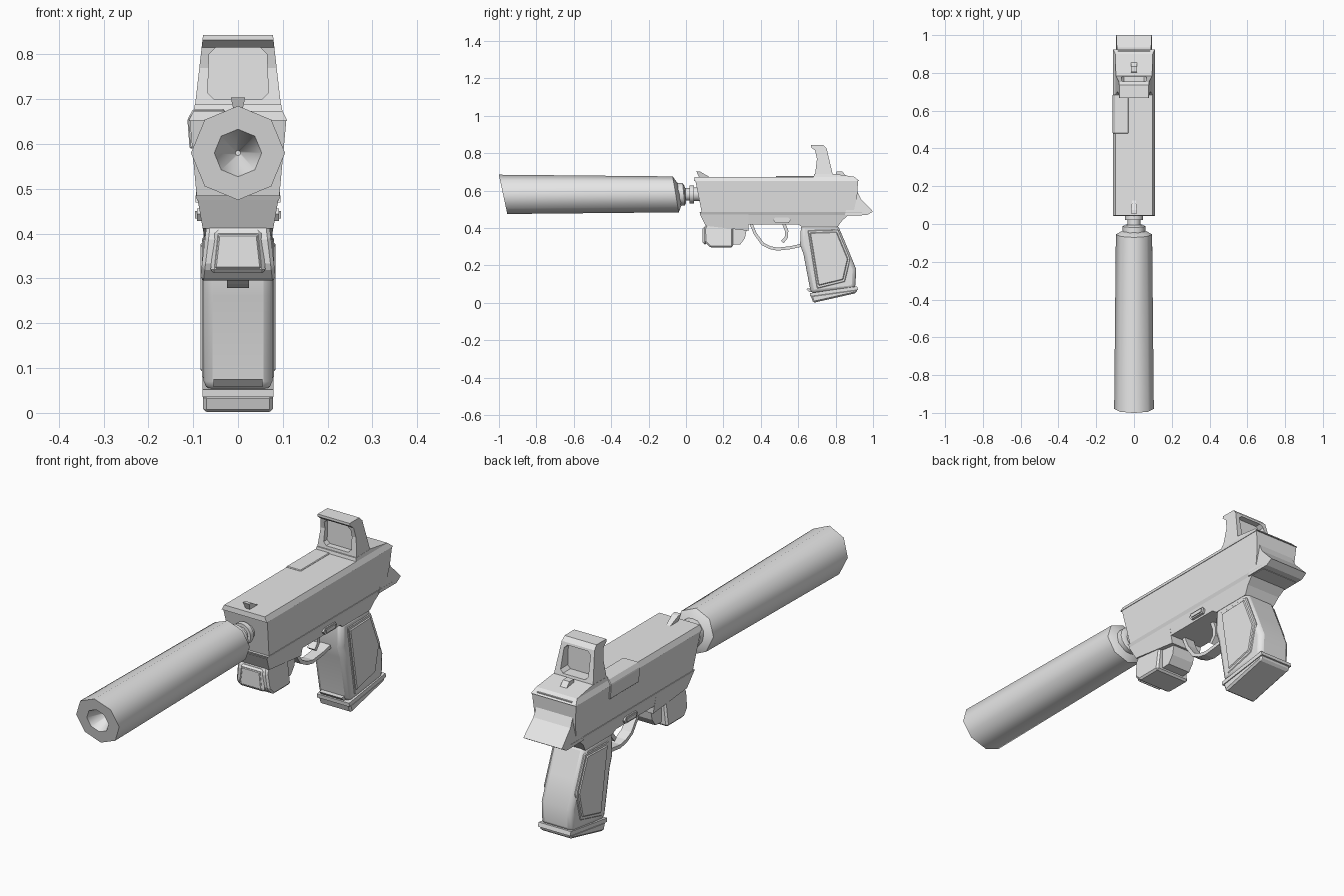
import bpy, bmesh, math
from mathutils import Vector

cube = bpy.data.objects.get("Cube")
if cube:
    bpy.data.objects.remove(cube, do_unlink=True)

grey = bpy.data.materials.new("plain_grey")
grey.use_nodes = True
grey.diffuse_color = (0.8, 0.8, 0.8, 1)
grey.node_tree.nodes["Principled BSDF"].inputs["Base Color"].default_value = (0.8, 0.8, 0.8, 1)

AXIS_Z = 0.58   # height of the barrel axis


def finish(name, bm, bevel=0.0, smooth=0, segments=1):
    bmesh.ops.recalc_face_normals(bm, faces=bm.faces)
    mesh = bpy.data.meshes.new(name)
    bm.to_mesh(mesh)
    bm.free()
    mesh.materials.append(grey)
    obj = bpy.data.objects.new(name, mesh)
    bpy.context.collection.objects.link(obj)
    if bevel:
        mod = obj.modifiers.new("chamfer", "BEVEL")
        mod.width, mod.segments = bevel, segments
        mod.limit_method, mod.angle_limit = "ANGLE", math.radians(25)
    if smooth:
        bpy.ops.object.select_all(action="DESELECT")
        obj.select_set(True)
        bpy.context.view_layer.objects.active = obj
        bpy.ops.object.shade_smooth_by_angle(angle=math.radians(smooth))
    return obj


def loft(bm, loops):
    """Join matching loops of points with quads and cap both ends."""
    rings = [[bm.verts.new(p) for p in loop] for loop in loops]
    for a, b in zip(rings, rings[1:]):
        for i in range(len(a)):
            j = (i + 1) % len(a)
            bm.faces.new((a[i], a[j], b[j], b[i]))
    bm.faces.new(rings[0])
    bm.faces.new(rings[-1])


def slab(name, profile, low, high=None, **kw):
    """Side profile (y, z) widened to both sides; half width runs from low to high."""
    high = low if high is None else high
    z0, z1 = min(p[1] for p in profile), max(p[1] for p in profile)
    half = lambda z: low + (high - low) * (z - z0) / (z1 - z0)
    bm = bmesh.new()
    loft(bm, [[(s * half(z), y, z) for y, z in profile] for s in (-1, 1)])
    return finish(name, bm, **kw)


def front_plate(name, outline, y0, y1, **kw):
    """Front outline (x, z) extruded along y."""
    bm = bmesh.new()
    loft(bm, [[(x, y, z) for x, z in outline] for y in (y0, y1)])
    return finish(name, bm, **kw)


def turned(name, rings, sides=8, **kw):
    """Rings (y, radius, slant) around the barrel axis."""
    bm = bmesh.new()
    loops = []
    for y, r, slant in rings:
        ring = []
        for i in range(sides):
            a = math.tau * i / sides
            dz = r * math.cos(a)
            ring.append((r * math.sin(a), y + slant * dz, AXIS_Z + dz))
        loops.append(ring)
    loft(bm, loops)
    return finish(name, bm, **kw)


def trapezoid(bottom, top, z0, z1):
    return [(-bottom, z0), (bottom, z0), (top, z1), (-top, z1)]


# Barrel tube with slanted ends and a tapering bore
turned("muzzle_tube", [(-0.86, 0.006, 0), (-0.978, 0.053, -0.215), (-0.978, 0.105, -0.215),
                       (-0.055, 0.096, -0.17), (-0.035, 0.06, -0.17)], smooth=50)
turned("barrel_neck", [(-0.05, 0.06, -0.1), (-0.012, 0.06, -0.1), (-0.004, 0.045, -0.1),
                       (-0.004, 0.034, 0), (0.02, 0.034, 0), (0.02, 0.048, 0),
                       (0.042, 0.048, 0), (0.042, 0.036, 0), (0.1, 0.036, 0)], sides=16, smooth=40)

# Slide with rim and lower rail
slab("slide", [(0.05, 0.655), (0.085, 0.48), (0.895, 0.48), (0.915, 0.57), (0.92, 0.655)], 0.092, 0.108)
slab("slide_top", [(0.043, 0.652), (0.045, 0.674), (0.9, 0.674), (0.925, 0.652)], 0.11, 0.099)
slab("lower_rail", [(0.072, 0.485), (0.08, 0.468), (0.94, 0.468), (0.94, 0.485)], 0.088, 0.095)
slab("tail", [(0.89, 0.665), (0.918, 0.662), (0.913, 0.6), (0.935, 0.555), (1.0, 0.488),
              (0.97, 0.47), (0.85, 0.47)], 0.095, 0.085)

# Raised port wrapping over the edge on one side
front_outline = [(-0.108, 0.59), (-0.113, 0.655), (-0.1, 0.678), (-0.03, 0.678), (-0.03, 0.59)]
front_plate("side_port", front_outline, 0.48, 0.685, bevel=0.003)

# Frame under the slide
slab("frame", [(0.32, 0.475), (0.33, 0.42), (0.6, 0.42), (0.62, 0.405), (0.81, 0.405),
               (0.835, 0.44), (0.875, 0.475)], 0.076, 0.09)

# Block under the front, with a framed lens
slab("front_ramp", [(0.073, 0.475), (0.105, 0.412), (0.335, 0.385), (0.335, 0.475)], 0.074, 0.09)
slab("under_block", [(0.108, 0.42), (0.096, 0.395), (0.1, 0.325), (0.13, 0.295),
                     (0.25, 0.295), (0.25, 0.42)], 0.085, 0.07, bevel=0.008)
slab("block_rear", [(0.24, 0.42), (0.24, 0.31), (0.29, 0.312), (0.315, 0.345), (0.33, 0.42)], 0.055)
front_plate("lens_rim", trapezoid(0.062, 0.052, 0.312, 0.408), 0.091, 0.11, bevel=0.008)
front_plate("lens", trapezoid(0.054, 0.045, 0.32, 0.4), 0.088, 0.1, bevel=0.005)

# Grip, side panels and base
slab("grip", [(0.615, 0.42), (0.61, 0.31), (0.628, 0.26), (0.668, 0.05), (0.905, 0.075),
              (0.91, 0.18), (0.865, 0.29), (0.81, 0.42)], 0.077, bevel=0.02, segments=2, smooth=40)
slab("grip_panels", [(0.65, 0.388), (0.815, 0.393), (0.88, 0.235), (0.85, 0.112), (0.7, 0.075)],
     0.08, bevel=0.004)
slab("grip_panel_centres", [(0.662, 0.375), (0.806, 0.38), (0.866, 0.235), (0.84, 0.124), (0.708, 0.092)],
     0.084, bevel=0.004)
slab("grip_lip", [(0.642, 0.075), (0.66, 0.058), (0.7, 0.06), (0.7, 0.078)], 0.055)
slab("grip_base", [(0.664, 0.035), (0.662, 0.052), (0.915, 0.088), (0.92, 0.07)], 0.079)
slab("grip_foot", [(0.666, 0.04), (0.68, 0.0), (0.91, 0.052), (0.918, 0.075)], 0.078, bevel=0.008)


def strip(name, path, half_width, thickness, **kw):
    """Band of even thickness following a side path (y, z)."""
    pts = [Vector(p) for p in path]
    outer, inner = [], []
    for i, p in enumerate(pts):
        d = (pts[min(i + 1, len(pts) - 1)] - pts[max(i - 1, 0)]).normalized()
        n = Vector((-d.y, d.x)) * thickness / 2
        outer.append(tuple(p + n))
        inner.append(tuple(p - n))
    return slab(name, outer + inner[::-1], half_width, **kw)


# Guard loop, curved lever and side pin
strip("guard", [(0.345, 0.43), (0.37, 0.37), (0.41, 0.315), (0.45, 0.295), (0.49, 0.287),
                (0.56, 0.295), (0.635, 0.312)], 0.024, 0.016)
strip("lever", [(0.52, 0.43), (0.538, 0.385), (0.538, 0.352), (0.515, 0.325)], 0.018, 0.018)
slab("pin_rim", [(0.465, 0.444), (0.476, 0.456), (0.548, 0.456), (0.56, 0.444),
                 (0.55, 0.428), (0.478, 0.428)], 0.092)
slab("pin", [(0.478, 0.45), (0.548, 0.45), (0.546, 0.434), (0.482, 0.434)], 0.096)

# Sight: base, hood with a cut window, pane
slab("sight_base", [(0.68, 0.665), (0.685, 0.688), (0.79, 0.69), (0.9, 0.674), (0.91, 0.665)], 0.101, 0.096)
hood = slab("sight_hood", [(0.667, 0.843), (0.735, 0.843), (0.752, 0.825), (0.785, 0.685),
                           (0.69, 0.685), (0.7, 0.77), (0.69, 0.815), (0.667, 0.832)], 0.096, 0.078)
window = trapezoid(0.068, 0.064, 0.7, 0.815)
corner = 0.014
outline = []
for i, (x, z) in enumerate(window):
    p = Vector((x, z))
    for q in (window[i - 1], window[(i + 1) % 4]):
        outline.append(tuple(p + (Vector(q) - p).normalized() * corner))
cutter = front_plate("window_cutter", outline, 0.6, 0.85)
cutter.hide_render = True
cutter.hide_set(True)
cut = hood.modifiers.new("window", "BOOLEAN")
cut.operation, cut.object, cut.solver = "DIFFERENCE", cutter, "EXACT"
front_plate("sight_pane", trapezoid(0.072, 0.068, 0.695, 0.82), 0.718, 0.728)

# Aiming notches on top
slab("rear_notch", [(0.8, 0.675), (0.805, 0.702), (0.835, 0.702), (0.86, 0.675)], 0.016)
slab("front_notch", [(0.07, 0.67), (0.055, 0.704), (0.075, 0.702), (0.13, 0.67)], 0.009, 0.016)
